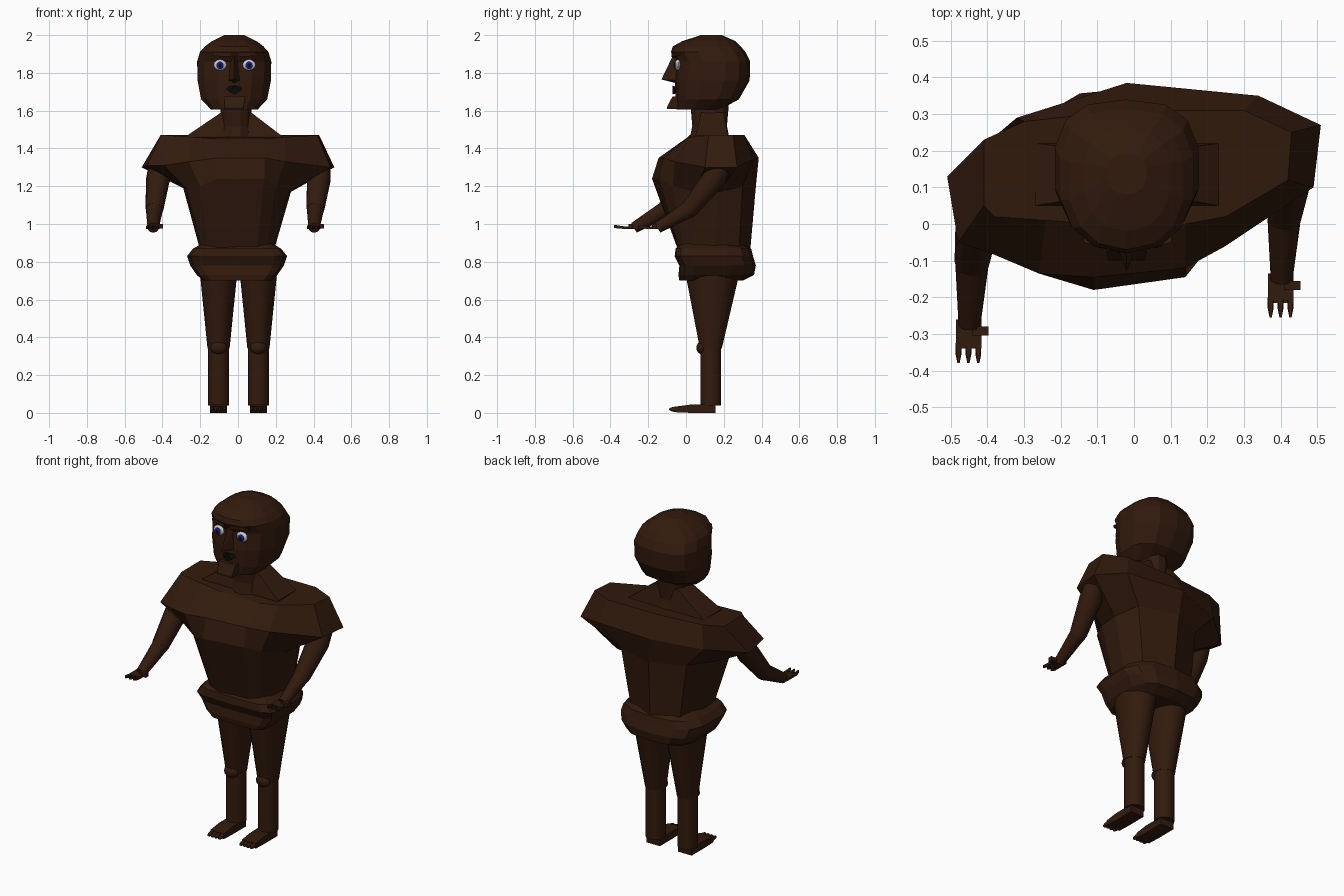
import bpy, bmesh, math
from mathutils import Vector

if "Cube" in bpy.data.objects:
    bpy.data.objects.remove(bpy.data.objects["Cube"])


def material(name, rgb):
    m = bpy.data.materials.new(name)
    m.diffuse_color = (*rgb, 1)
    m.use_nodes = True
    m.node_tree.nodes["Principled BSDF"].inputs["Base Color"].default_value = m.diffuse_color
    return m


SKIN = material("dark_brown", (0.032, 0.0105, 0.004))
WHITE = material("eye_white", (0.8, 0.8, 0.8))
BLUE = material("iris_blue", (0.01, 0.01, 0.25))
BLACK = material("black", (0.003, 0.003, 0.003))


def finish(name, bm, mat=SKIN, smooth=False):
    bmesh.ops.recalc_face_normals(bm, faces=bm.faces)
    me = bpy.data.meshes.new(name)
    bm.to_mesh(me)
    bm.free()
    me.materials.append(mat)
    ob = bpy.data.objects.new(name, me)
    bpy.context.collection.objects.link(ob)
    if smooth:
        bpy.ops.object.select_all(action='DESELECT')
        bpy.context.view_layer.objects.active = ob
        ob.select_set(True)
        bpy.ops.object.shade_smooth_by_angle(angle=math.radians(35))
    return ob


def loft(name, rings, mat=SKIN, smooth=False):
    bm = bmesh.new()
    vs = [[bm.verts.new(p) for p in r] for r in rings]
    n = len(rings[0])
    for a, b in zip(vs, vs[1:]):
        for i in range(n):
            j = (i + 1) % n
            bm.faces.new((a[i], a[j], b[j], b[i]))
    bm.faces.new(vs[0])
    bm.faces.new(vs[-1])
    return finish(name, bm, mat, smooth)


def hull(name, pts, mat=SKIN):
    bm = bmesh.new()
    for p in pts:
        bm.verts.new(p)
    bmesh.ops.convex_hull(bm, input=bm.verts[:])
    return finish(name, bm, mat)


def ring(z, cx, rx, y0, y1, n=16, e=2.0, front=None):
    # superellipse cross-section in the xy plane, with its own exponent for the front half
    out = []
    for i in range(n):
        t = 2 * math.pi * (i + 0.5) / n
        c, s = math.cos(t), math.sin(t)
        k = front if front and s < 0 else e
        out.append((cx + rx * math.copysign(abs(c) ** (2 / k), c),
                    (y0 + y1) / 2 + (y1 - y0) / 2 * math.copysign(abs(s) ** (2 / k), s), z))
    return out


def tube(name, path, n=14):
    # path of (point, radius)
    pts = [Vector(p) for p, r in path]
    rings = []
    for i, (p, r) in enumerate(path):
        d = (pts[min(i + 1, len(pts) - 1)] - pts[max(i - 1, 0)]).normalized()
        u = Vector((1, 0, 0))
        u = (u - d * u.dot(d)).normalized()
        w = d.cross(u)
        rings.append([pts[i] + r * (u * math.cos(a) + w * math.sin(a))
                      for a in (2 * math.pi * k / n for k in range(n))])
    return loft(name, rings, SKIN, True)


def ball(name, c, s, mat=SKIN, smooth=True):
    bm = bmesh.new()
    bmesh.ops.create_uvsphere(bm, u_segments=14, v_segments=8, radius=1)
    for v in bm.verts:
        v.co = Vector((c[k] + v.co[k] * s[k] for k in range(3)))
    return finish(name, bm, mat, smooth)


def box_pts(x0, x1, y0, y1, z0, z1):
    return [(x, y, z) for x in (x0, x1) for y in (y0, y1) for z in (z0, z1)]


# torso: faceted, twisted rings from shoulders to waist
top = [(-.41, .05, 1.47), (-.38, .02, 1.47), (-.24, .01, 1.46), (-.11, 0, 1.45), (.14, 0, 1.45), (.25, .02, 1.46),
       (.42, .12, 1.47), (.43, .25, 1.47), (.3, .31, 1.47), (-.02, .31, 1.47), (-.3, .28, 1.47), (-.41, .23, 1.47)]
shoulder = [(-.48, -.05, 1.31), (-.39, -.08, 1.31), (-.26, -.135, 1.33), (-.11, -.145, 1.35), (.14, -.12, 1.35),
            (.25, -.06, 1.33), (.49, .1, 1.3), (.51, .27, 1.3), (.34, .35, 1.34), (-.02, .385, 1.35),
            (-.32, .29, 1.33), (-.51, .13, 1.3)]
chest = [(-.28, .02, 1.19), (-.27, -.05, 1.19), (-.2, -.12, 1.2), (-.11, -.18, 1.24), (.14, -.145, 1.24),
         (.2, -.07, 1.2), (.27, .05, 1.17), (.28, .17, 1.17), (.22, .3, 1.2), (-.01, .37, 1.2),
         (-.2, .28, 1.2), (-.29, .12, 1.19)]
waist = [(-.2, .05, .86), (-.19, .01, .86), (-.16, -.02, .86), (-.1, -.045, .87), (.1, -.035, .87), (.15, -.01, .86),
         (.18, .04, .86), (.19, .15, .86), (.17, .28, .86), (0, .34, .86), (-.16, .29, .86), (-.2, .15, .86)]
loft("torso", [top, shoulder, chest, waist])

# neck and sloping neck muscles
loft("neck", [ring(z, -.01, r, y0, y1, 12) for z, r, y0, y1 in
              ((1.42, .1, .01, .24), (1.52, .085, .03, .22), (1.63, .085, .02, .23))])
hull("neck_muscles", box_pts(-.27, .23, .05, .22, 1.44, 1.468) + box_pts(-.09, .07, .08, .2, 1.55, 1.59))

# hips: square at the front, rounder behind
loft("hips", [ring(z, -.005, r, y0, y1, 14, 3, 6) for z, r, y0, y1 in
              ((.90, .18, -.02, .30), (.87, .235, -.055, .345), (.83, .267, -.06, .355), (.78, .25, -.035, .37),
               (.73, .215, -.04, .36), (.70, .18, -.035, .30))])

# legs
for side, x in (("left", -.103), ("right", .108)):
    loft(side + "_thigh", [ring(.74, x, .1, -.005, .285, 20), ring(.34, x, .059, .073, .19, 20)], SKIN, True)
    loft(side + "_shin", [ring(.36, x, .056, .075, .187, 20), ring(.04, x, .056, .075, .187, 20)], SKIN, True)
    ball(side + "_kneecap", (x, .085, .345), (.045, .03, .035))
    hull(side + "_foot", box_pts(x - .045, x + .045, .03, .157, 0, .045)
         + box_pts(x - .045, x + .045, -.05, -.04, .003, .034))
    for k in range(4):
        ball(side + "_toe", (x - .034 + k * .0227, -.053, .019), (.012, .037, .014))

# arms: the same arm repeated with the twist of the shoulders
for side, ox, oy in (("right", 0, 0), ("left", -.852, -.125)):
    def at(x, y, z):
        return (x + ox, y + oy, z)
    tube(side + "_upper_arm", [(at(.432, .185, 1.3), .056), (at(.428, .145, 1.235), .063), (at(.41, .02, 1.08), .048)])
    ball(side + "_elbow", at(.41, .02, 1.08), (.047, .047, .047))
    tube(side + "_forearm", [(at(.41, .02, 1.08), .046), (at(.403, -.15, .98), .03)])
    hull(side + "_palm", [at(*p) for p in box_pts(.366, .436, -.215, -.135, .974, .988)])
    for k in range(3):
        x = .373 + k * .027
        hull(side + "_finger", [at(*p) for p in box_pts(x - .008, x + .008, -.23, -.2, .975, .987)
                                + box_pts(x - .003, x + .003, -.255, -.25, .98, .995)])
    hull(side + "_thumb", [at(*p) for p in box_pts(.41, .455, -.18, -.155, .975, 1.0)])

# head
loft("head", [ring(z, -.02, r, y0, y1, 14, 2.7, 2.2) for z, r, y0, y1 in
              ((1.605, .125, -.05, .18), (1.66, .178, -.055, .28), (1.76, .198, -.06, .337), (1.86, .2, -.05, .34),
               (1.91, .185, -.08, .315), (1.94, .158, -.07, .29), (1.968, .12, -.02, .262), (2.0, .055, .08, .19))])
hull("nose", [(-.02, -.07, 1.89), (-.02, -.13, 1.765), (-.055, -.04, 1.76), (.015, -.04, 1.76),
              (-.04, -.04, 1.87), (0, -.04, 1.87), (-.02, -.05, 1.745)])
hull("chin", box_pts(-.07, .03, -.1, 0, 1.608, 1.62) + box_pts(-.075, .035, -.072, 0, 1.655, 1.675))
hull("mouth", [(-.07, -.04, 1.722), (.03, -.04, 1.722), (-.02, -.072, 1.733), (-.045, -.07, 1.7),
               (.005, -.07, 1.7), (-.02, -.07, 1.685), (-.02, -.03, 1.7)], BLACK)

# brows and eyes
for s in (-1, 1):
    x = -.018 + s * .077
    hull("brow", [(-.018 + s * a, y, z) for a, y, z in
                  ((.02, -.078, 1.885), (.02, -.078, 1.905), (.12, -.05, 1.89), (.12, -.05, 1.905),
                   (.02, -.03, 1.885), (.12, -.02, 1.9))])
    ball("eye_white", (x, -.043, 1.842), (.035, .016, .029), WHITE)
    ball("iris", (x, -.056, 1.84), (.02, .007, .02), BLUE)
    ball("pupil", (x, -.061, 1.84), (.009, .004, .009), BLACK)
